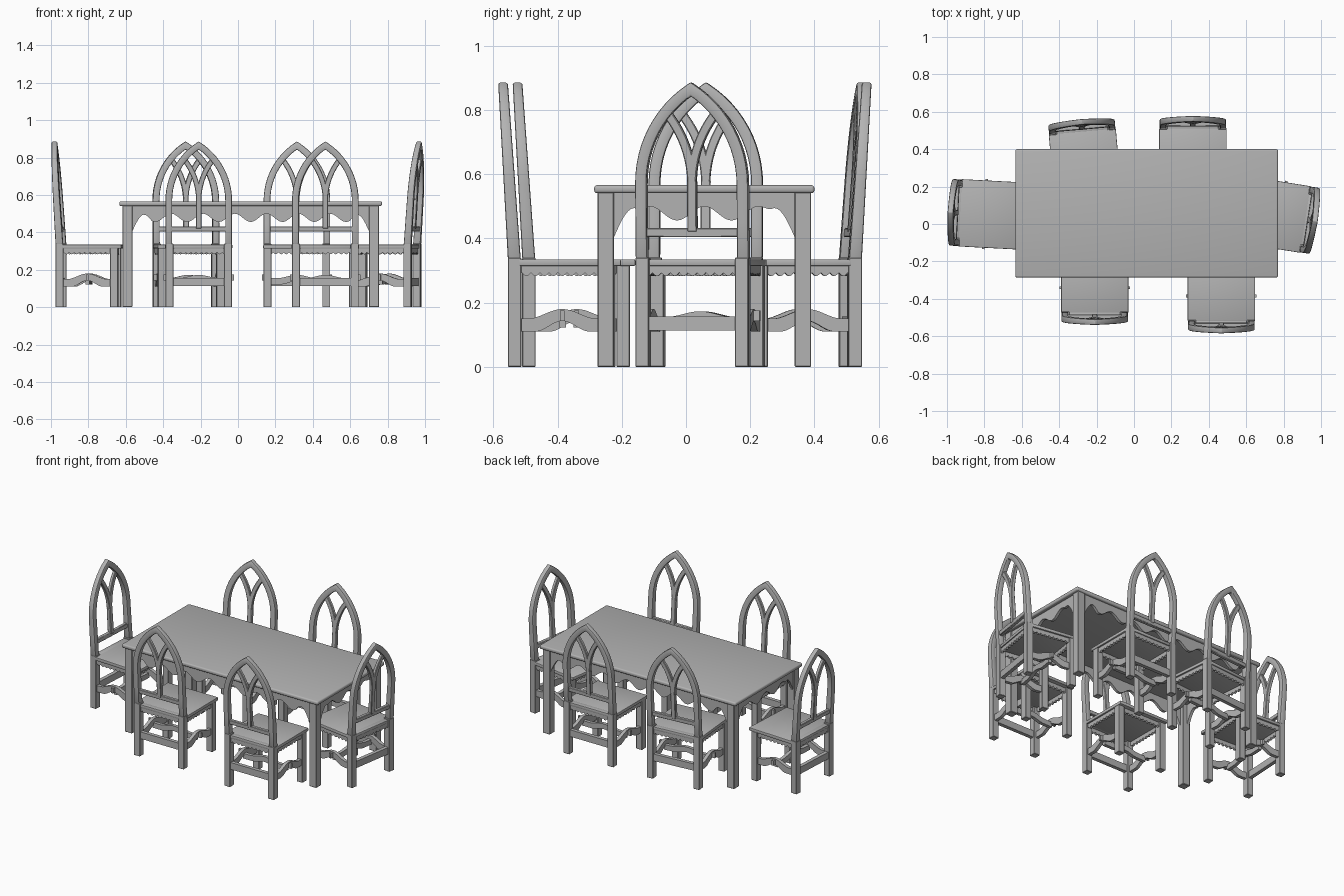
import bpy, bmesh
from math import sin, cos, pi, sqrt, radians, asin
from mathutils import Matrix, Vector

old = bpy.data.objects.get("Cube")
if old:
    bpy.data.objects.remove(old)

GREY = (0.45, 0.45, 0.45, 1)
wood = bpy.data.materials.new("grey_wood")
wood.use_nodes = True
wood.diffuse_color = GREY
wood.node_tree.nodes["Principled BSDF"].inputs["Base Color"].default_value = GREY


# ---------- helpers ----------
def finish(bm, name, bevel=0.0, segments=1):
    bmesh.ops.recalc_face_normals(bm, faces=bm.faces)
    if bevel:
        sharp = [e for e in bm.edges if e.is_manifold and e.calc_face_angle() > 0.8]
        bmesh.ops.bevel(bm, geom=sharp, offset=bevel, segments=segments,
                        affect='EDGES', profile=0.5, clamp_overlap=True)
    mesh = bpy.data.meshes.new(name)
    bm.to_mesh(mesh)
    bm.free()
    mesh.materials.append(wood)
    mesh.shade_smooth()
    mesh.set_sharp_from_angle(angle=radians(35))
    return mesh


def place(mesh, name, matrix=Matrix()):
    ob = bpy.data.objects.new(name, mesh)
    ob.matrix_world = matrix
    bpy.context.scene.collection.objects.link(ob)


def add_box(bm, x, y, z):
    """Box from (low, high) pairs."""
    size = Matrix.Diagonal((x[1] - x[0], y[1] - y[0], z[1] - z[0], 1))
    mid = Vector((sum(x) / 2, sum(y) / 2, sum(z) / 2))
    bmesh.ops.create_cube(bm, size=1, matrix=Matrix.Translation(mid) @ size)


def sweep(bm, sections):
    """Skin a row of four-cornered sections and cap both ends."""
    rows = [[bm.verts.new(p) for p in s] for s in sections]
    for a, b in zip(rows, rows[1:]):
        for i in range(4):
            j = (i + 1) % 4
            bm.faces.new((a[i], a[j], b[j], b[i]))
    bm.faces.new(rows[0])
    bm.faces.new(rows[-1])


def add_panel(bm, half, thick, top, bottom, matrix, steps=40):
    """Upright board along x whose top and bottom edges follow functions."""
    sections = []
    for i in range(steps + 1):
        u = -half + 2 * half * i / steps
        corners = [(-thick, bottom(u)), (thick, bottom(u)), (thick, top(u)), (-thick, top(u))]
        sections.append([matrix @ Vector((u, y / 2, z)) for y, z in corners])
    sweep(bm, sections)


def board_at(x, y, quarter=False):
    return Matrix.Translation((x, y, 0)) @ Matrix.Rotation(pi / 2 if quarter else 0, 4, 'Z')


def back_y(z, side, inset=0.0):
    """Depth of the leaning chair back; side 0 is the rear, 1 the front."""
    rise = z - 0.34
    return -0.13 - 0.073 * rise - inset if side else -0.17 - 0.055 * rise + inset


def add_ribbon(bm, path, width, inset=0.0):
    """Flat bar following an (x, z) path in the leaning plane of the back."""
    pts = [Vector(p) for p in path]
    sections = []
    for i, p in enumerate(pts):
        d_in = (p - pts[max(i - 1, 0)]).normalized()
        d_out = (pts[min(i + 1, len(pts) - 1)] - p).normalized()
        t = (d_in + d_out).normalized()
        ref = d_out if d_out.length else d_in
        n = Vector((-t.y, t.x)) * (width / 2 / max(t.dot(ref), 0.5))
        a, b = p + n, p - n
        sections.append([(q.x, back_y(q.y, s, inset), q.y)
                         for q, s in ((a, 0), (a, 1), (b, 1), (b, 0))])
    sweep(bm, sections)


# ---------- chair ----------
HALF, LEG = 0.178, 0.042
SPRING, RISE, A = 0.57, 0.295, 0.16
C = (RISE ** 2 - A ** 2) / (2 * A)
R = A + C


def arc(max_height, steps=12):
    """Right-hand side of the pointed arch, from springing upward."""
    end = asin(max_height / R)
    return [(R * cos(end * i / steps) - C, SPRING + R * sin(end * i / steps))
            for i in range(steps + 1)]


def chair_legs():
    bm = bmesh.new()
    for s in (-1, 1):
        x = sorted((s * HALF, s * (HALF - LEG)))
        add_box(bm, x, (-0.17, -0.128), (0, 0.34))
        add_box(bm, x, (0.123, 0.165), (0, 0.316))
    return finish(bm, "chair_legs", 0.002)


def chair_seat():
    bm = bmesh.new()
    add_box(bm, (-HALF - 0.002, HALF + 0.002), (-0.135, 0.182), (0.314, 0.335))
    add_box(bm, (-HALF + LEG, HALF - LEG), (-0.165, -0.13), (0.314, 0.335))
    return finish(bm, "chair_seat", 0.004, 2)


def chair_apron():
    bm = bmesh.new()
    top = lambda u: 0.316
    scallop = lambda u: 0.294 - 0.011 * abs(cos(pi * u / 0.028))
    for s in (-1, 1):
        add_panel(bm, 0.128, 0.014, top, scallop, board_at(s * 0.163, 0, True), 72)
        add_panel(bm, 0.138, 0.014, top, scallop, board_at(0, 0.148 if s > 0 else -0.152), 72)
    return finish(bm, "chair_apron")


def chair_stretchers():
    bm = bmesh.new()

    def bump(base, height, span):
        return lambda u: base + height * (cos(pi * u / span / 2) ** 2 if abs(u) < span else 0)

    for s in (-1, 1):
        add_panel(bm, 0.13, 0.022, bump(0.15, 0.03, 0.11), bump(0.11, 0.033, 0.085),
                  board_at(s * 0.158, 0, True), 32)
        # pegged end of the cross bar
        add_box(bm, sorted((s * 0.16, s * 0.188)), (-0.007, 0.007), (0.143, 0.175))
    add_panel(bm, 0.155, 0.022, bump(0.155, 0.018, 0.11), bump(0.122, 0.018, 0.09),
              board_at(0, 0), 32)
    add_box(bm, (-0.14, 0.14), (-0.162, -0.138), (0.113, 0.157))
    return finish(bm, "chair_stretchers")


def chair_back_arch():
    bm = bmesh.new()
    side = [(A, 0.335), (A, 0.45)] + arc(RISE)
    add_ribbon(bm, [(-x, z) for x, z in side] + side[-2::-1], 0.036)
    return finish(bm, "chair_back_arch", 0.006, 2)


def chair_back_tracery():
    bm = bmesh.new()
    add_ribbon(bm, [(0, 0.42), (0, SPRING + 0.01)], 0.03, 0.006)
    meet = sqrt(R ** 2 - (A / 2 + C) ** 2)
    for s in (-1, 1):
        add_ribbon(bm, [(s * (x - A), z) for x, z in arc(meet)], 0.028, 0.006)
    add_ribbon(bm, [(-A, 0.418), (A, 0.418)], 0.028, 0.008)
    return finish(bm, "chair_back_tracery", 0.003)


parts = [chair_legs(), chair_seat(), chair_apron(), chair_stretchers(),
         chair_back_arch(), chair_back_tracery()]

# position and turn of each chair
chairs = {
    "front_right": (-0.21, -0.34, 0),
    "front_left": (0.467, -0.385, 0),
    "back_left": (0.315, 0.378, 180),
    "back_right": (-0.265, 0.362, 185),
    "right_end": (-0.797, 0.053, -93),
    "left_end": (0.785, 0.045, 81),
}
for where, (x, y, turn) in chairs.items():
    spot = Matrix.Translation((x, y, 0)) @ Matrix.Rotation(radians(turn), 4, 'Z')
    for mesh in parts:
        place(mesh, where + "_" + mesh.name, spot)

# ---------- table ----------
TX, TY = 0.068, 0.057
table_spot = Matrix.Translation((TX, TY, 0))
WX, WY, POST = 0.685, 0.333, 0.052

bm = bmesh.new()
add_box(bm, (-0.702, 0.702), (-0.343, 0.343), (0.541, 0.566))
place(finish(bm, "table_top", 0.009, 3), "table_top", table_spot)

bm = bmesh.new()
for sx in (-1, 1):
    for sy in (-1, 1):
        add_box(bm, sorted((sx * WX, sx * (WX - POST))),
                sorted((sy * WY, sy * (WY - POST))), (0, 0.545))
place(finish(bm, "table_legs", 0.003), "table_legs", table_spot)


def apron_edge(half, low_centre):
    """Corner brackets leading into a row of hanging lobes."""
    def edge(u):
        d = half - abs(u)
        if d < 0.065:
            return 0.40 + 0.095 * sin(pi / 2 * d / 0.065)
        wave = cos(2 * pi * u / 0.17) * (-1 if low_centre else 1)
        blend = min(1, (d - 0.065) / 0.04)
        return 0.495 + blend * (0.022 * wave - 0.017)
    return edge


bm = bmesh.new()
flat = lambda u: 0.545
lx, ly = WX - POST + 0.002, WY - POST + 0.002
for s in (-1, 1):
    add_panel(bm, lx, 0.018, flat, apron_edge(lx, True), board_at(0, s * (WY - 0.016)), 120)
    add_panel(bm, ly, 0.018, flat, apron_edge(ly, False), board_at(s * (WX - 0.016), 0, True), 60)
place(finish(bm, "table_apron"), "table_apron", table_spot)
